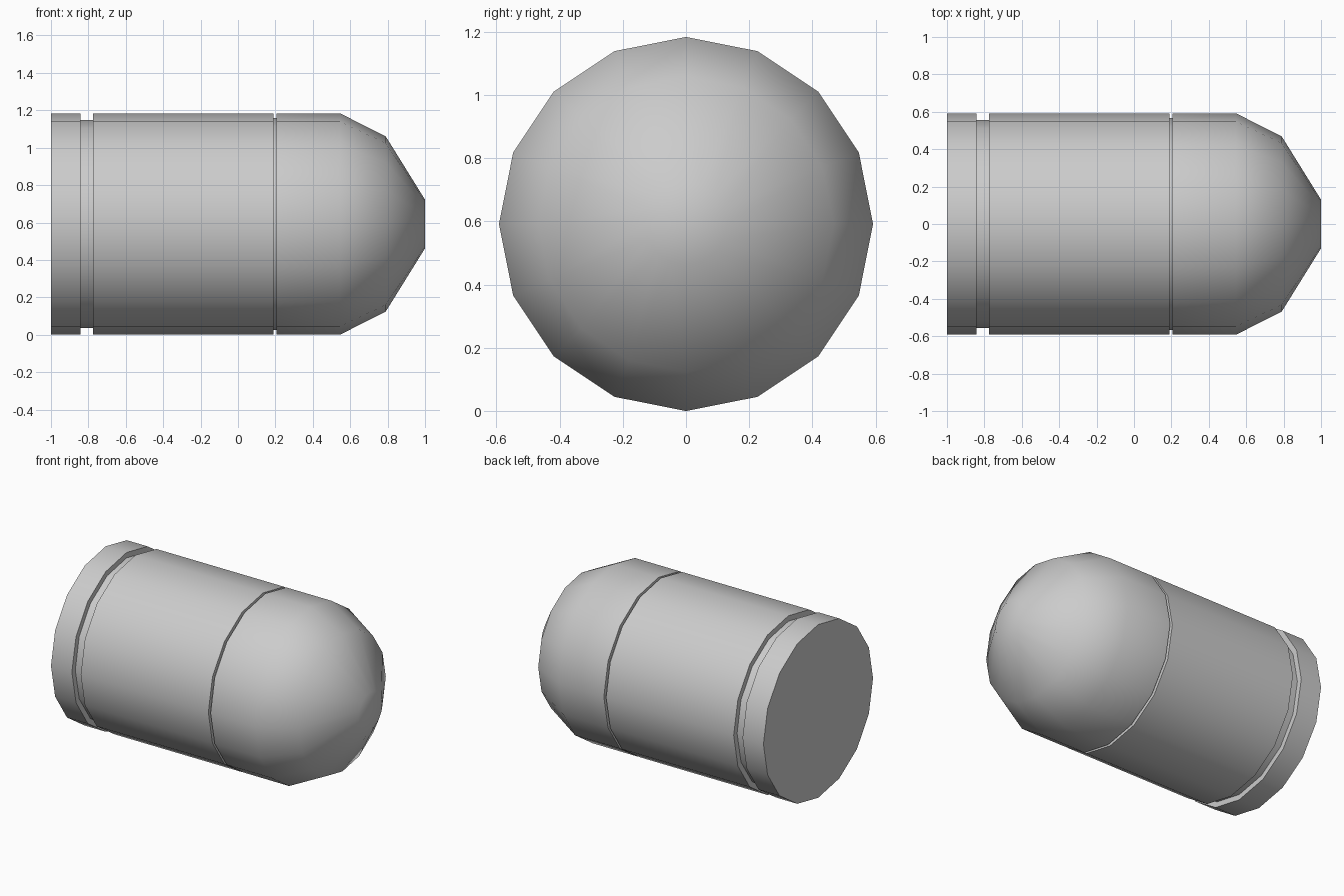
import bpy, bmesh
from math import sin, cos, tau

if "Cube" in bpy.data.objects:
    bpy.data.objects.remove(bpy.data.objects["Cube"])

SIDES = 16
AXIS_Z = 0.592
R = 0.592


def lathe(name, profile, cap_start=False, cap_end=False, sharp=()):
    """Revolve (x, radius) points around the lengthwise x axis."""
    bm = bmesh.new()
    rings = []
    for x, r in profile:
        rings.append([bm.verts.new((x, r * cos(tau * i / SIDES),
                                    AXIS_Z + r * sin(tau * i / SIDES)))
                      for i in range(SIDES)])
    for a, b in zip(rings, rings[1:]):
        for i in range(SIDES):
            j = (i + 1) % SIDES
            bm.faces.new((a[j], a[i], b[i], b[j]))
    if cap_start:
        bm.faces.new(rings[0])
    if cap_end:
        bm.faces.new(rings[-1][::-1])
    # Normals outward: cap at the -x end must face -x
    for f in bm.faces:
        f.smooth = True
    bm.normal_update()
    for f in bm.faces:
        c = f.calc_center_median()
        out = c.copy()
        out.x, out.z = 0, c.z - AXIS_Z
        if len(f.verts) == SIDES:
            good = f.normal.x * c.x > 0
        elif abs(f.normal.x) > 0.99:
            continue
        else:
            good = f.normal.dot(out) > 0
        if not good:
            f.normal_flip()
    # Steep groove walls follow the winding of their neighbours
    bmesh.ops.recalc_face_normals(bm, faces=bm.faces) if cap_start and cap_end else None
    for k in sharp:
        ring = set(rings[k])
        for e in bm.edges:
            if e.verts[0] in ring and e.verts[1] in ring:
                e.smooth = False
    me = bpy.data.meshes.new(name)
    bm.to_mesh(me)
    bm.free()
    ob = bpy.data.objects.new(name, me)
    bpy.context.collection.objects.link(ob)
    return ob


# One continuous skin: base rim, extractor groove, case, thin slit, rounded nose
lathe("cartridge_body", [
    (-1.0, R), (-0.842, R),              # base rim
    (-0.842, 0.555), (-0.775, 0.555),    # groove
    (-0.775, R), (0.19, R),              # case
    (0.19, 0.567), (0.207, 0.567),       # slit
    (0.207, R), (0.545, R),              # nose start
    (0.79, 0.468), (1.0, 0.13),          # rounded nose
], cap_start=True, cap_end=True, sharp=(0, 1, 2, 3, 4, 5, 6, 7, 8))
